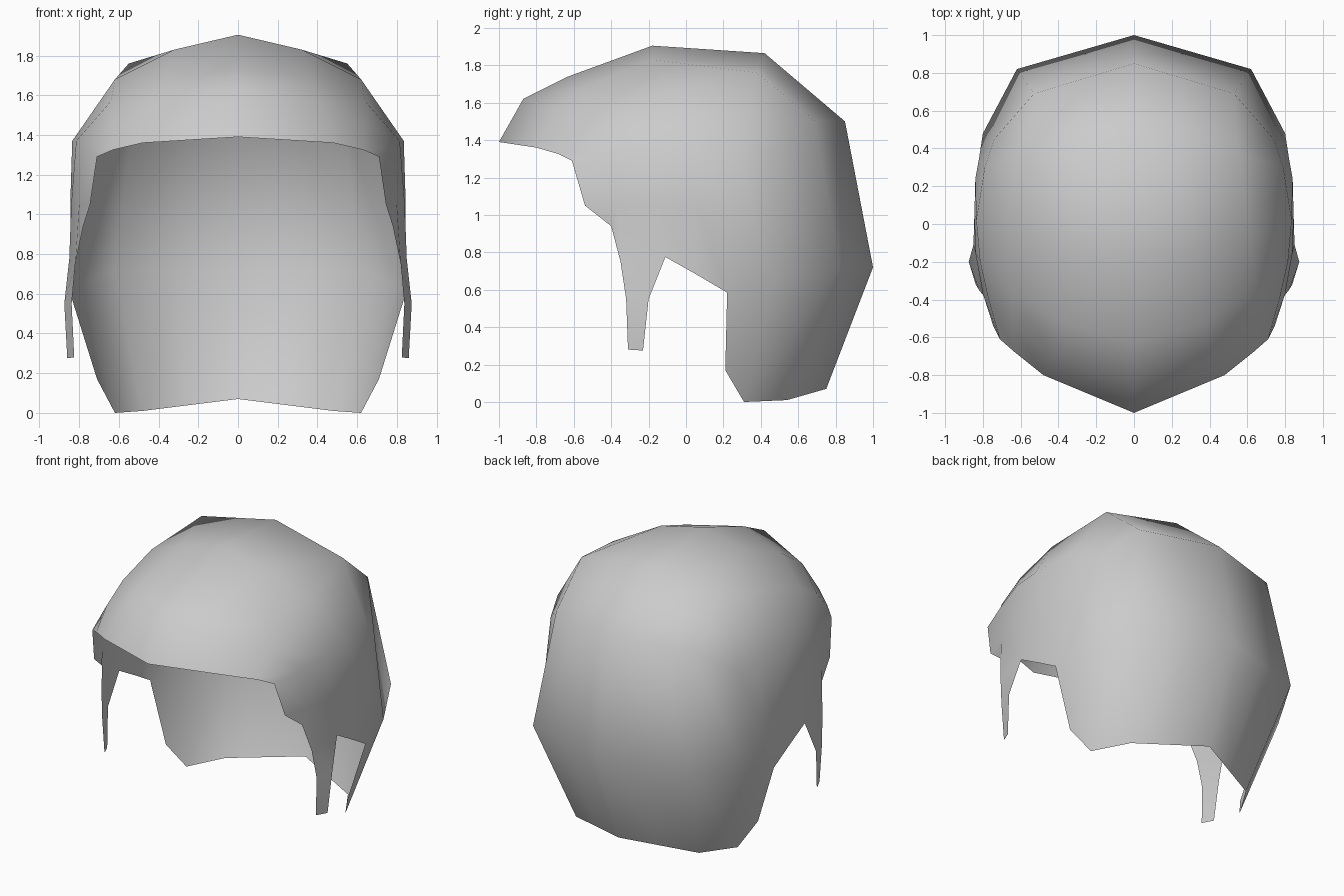
import bpy
import bmesh
from mathutils import Vector

old_cube = bpy.data.objects.get("Cube")
if old_cube:
    bpy.data.objects.remove(old_cube, do_unlink=True)


def make_material(name, colour):
    material = bpy.data.materials.new(name)
    material.use_nodes = True
    material.diffuse_color = colour
    material.node_tree.nodes["Principled BSDF"].inputs["Base Color"].default_value = colour
    return material


def with_midpoint(section):
    """Insert a point halfway between the centre line and its neighbour."""
    centre, neighbour = Vector(section[0]), Vector(section[1])
    return [section[0], tuple((centre + neighbour) / 2)] + section[1:]


def padded(section, count):
    """Repeat the last point so that every section has the same length."""
    return section + [section[-1]] * (count - len(section))


def loft(bm, sections, cache):
    """Skin neighbouring sections, sharing points and collapsing repeats."""
    def vert(point):
        key = tuple(round(value, 4) for value in point)
        if key not in cache:
            cache[key] = bm.verts.new(key)
        return cache[key]

    for first, second in zip(sections, sections[1:]):
        for j in range(len(first) - 1):
            loop = [first[j], first[j + 1], second[j + 1], second[j]]
            corners = list(dict.fromkeys(vert(point) for point in loop))
            if len(corners) > 2:
                bm.faces.new(corners)


# Half sections, each running from the centre line down the left side
fringe = [(0, -1, 1.39), (.48, -.8, 1.36), (.63, -.68, 1.325),
          (.71, -.61, 1.29), (.745, -.54, 1.05), (.78, -.4, .94)]
brow = [(0, -.87, 1.62), (.42, -.7, 1.56), (.64, -.55, 1.46),
        (.77, -.4, 1.33), (.8, -.37, 1.05), (.82, -.35, .75)]
forehead = [(0, -.63, 1.74), (.37, -.53, 1.69), (.64, -.37, 1.57),
            (.815, -.2, 1.37), (.84, -.15, 1.05), (.85, -.11, .775)]
crown = [(0, -.18, 1.905), (.32, -.18, 1.83), (.62, -.08, 1.68),
         (.835, .02, 1.37), (.845, .05, 1.05), (.845, .05, .685)]

# Back sections meet at the notch behind the ear
notch = (.84, .22, .585)
crown_back = [(0, .42, 1.865), (.55, .38, 1.76), (.79, .3, 1.4), (.84, .24, 1), notch]
upper_back = [(0, .85, 1.5), (.53, .69, 1.5), (.74, .45, 1.32), (.82, .35, .98), notch]
widest_back = [(0, 1, .72), (.62, .82, .72), (.8, .48, .65), notch]
nape = [(0, .75, .07), (.48, .54, .01), (.62, .31, 0), (.71, .21, .17)]

back = [with_midpoint(s) for s in (crown_back, upper_back, widest_back, nape)]
sections = [padded(s, len(fringe)) for s in [fringe, brow, forehead, crown] + back]

# Sideburn hanging in front of the ear, as front and rear edge pairs
sideburn = [[brow[-1], forehead[-1]],
            [(.838, -.32, .55), (.875, -.2, .55)],
            [(.825, -.31, .28), (.86, -.23, .275)]]

bm = bmesh.new()
shared = {}
loft(bm, sections, shared)
loft(bm, [row[::-1] for row in sideburn[::-1]], shared)
bmesh.ops.recalc_face_normals(bm, faces=bm.faces)
if max(bm.faces, key=lambda f: f.calc_center_median().z).normal.z < 0:
    bmesh.ops.reverse_faces(bm, faces=bm.faces)
mesh = bpy.data.meshes.new("hair_shell")
bm.to_mesh(mesh)
bm.free()

hair = bpy.data.objects.new("hair_shell", mesh)
bpy.context.collection.objects.link(hair)
mesh.materials.append(make_material("light grey", (.6, .6, .6, 1)))
mesh.shade_smooth()

# Mirror the left half onto the right
mirror = hair.modifiers.new("Mirror", 'MIRROR')
mirror.use_clip = True
mirror.merge_threshold = .001
